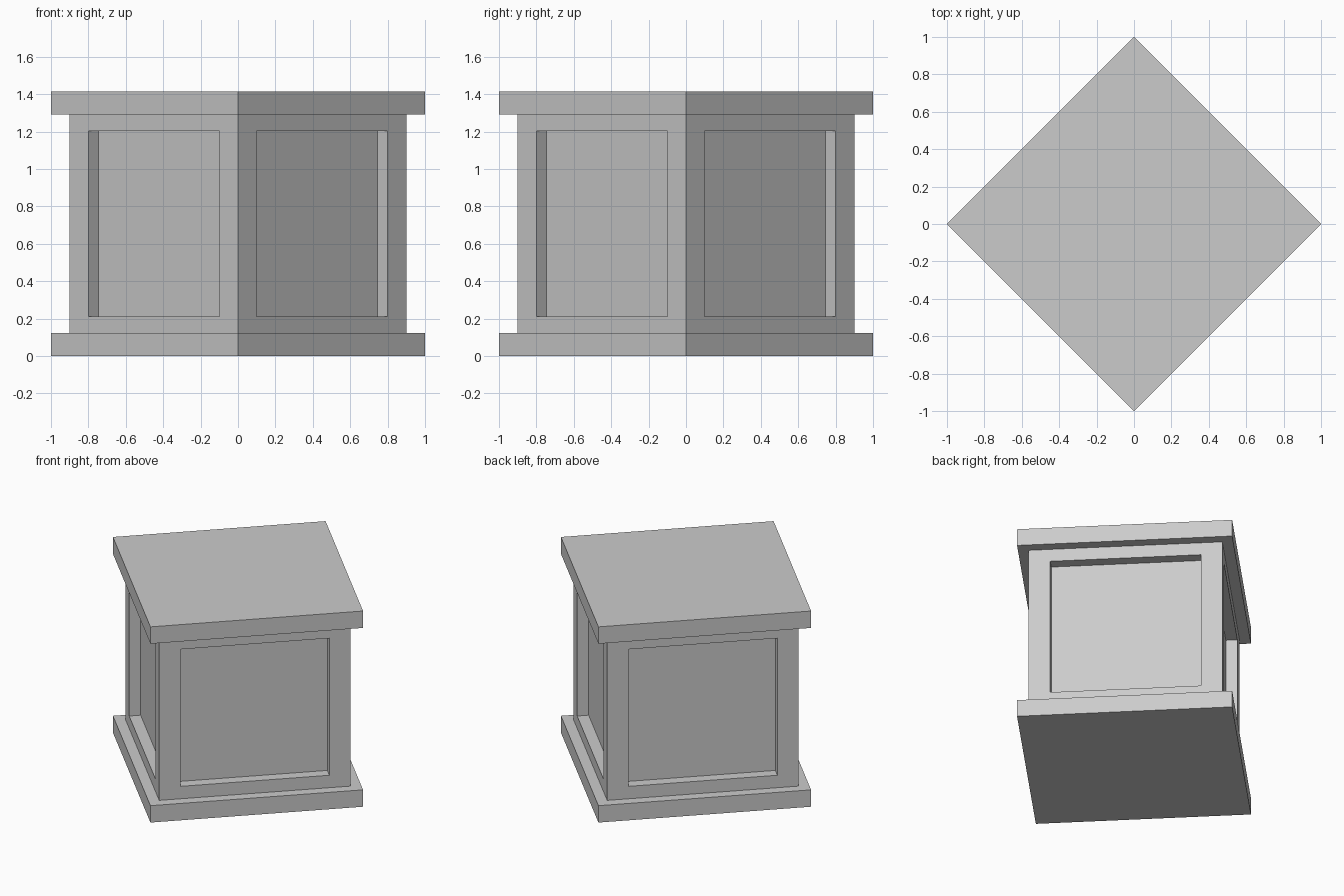
import bpy, bmesh
from math import sqrt, radians
from mathutils import Matrix

if "Cube" in bpy.data.objects:
    bpy.data.objects.remove(bpy.data.objects["Cube"])

S = sqrt(2)          # crate side length (also its height)
PLATE = 0.122        # plate thickness
TURN = Matrix.Rotation(radians(45), 4, 'Z')


def box_bmesh(side, z0, z1):
    bm = bmesh.new()
    m = Matrix.Translation((0, 0, (z0 + z1) / 2)) @ Matrix.Diagonal((side, side, z1 - z0, 1))
    bmesh.ops.create_cube(bm, size=1, matrix=m)
    return bm


def finish(bm, name):
    bmesh.ops.transform(bm, matrix=TURN, verts=bm.verts)
    bmesh.ops.recalc_face_normals(bm, faces=bm.faces)
    mesh = bpy.data.meshes.new(name)
    bm.to_mesh(mesh)
    bm.free()
    obj = bpy.data.objects.new(name, mesh)
    bpy.context.collection.objects.link(obj)


# Bottom and top plates
finish(box_bmesh(S, 0, PLATE), "bottom_plate")
finish(box_bmesh(S, S - PLATE, S), "top_plate")

# Body with a recessed panel on each of the four sides
HALF_W, Z_LOW, DEPTH = 0.495, 0.212, 0.076
body = box_bmesh(0.9 * S, PLATE, S - PLATE)
body.normal_update()
sides = [f for f in body.faces if abs(f.normal.z) < 0.5]
bmesh.ops.inset_individual(body, faces=sides, thickness=0.09, use_even_offset=True)
for f in sides:
    axis = 1 if abs(f.normal.x) > 0.5 else 0
    for v in f.verts:
        v.co[axis] = HALF_W if v.co[axis] > 0 else -HALF_W
        v.co.z = S - Z_LOW if v.co.z > S / 2 else Z_LOW
body.normal_update()
panels = bmesh.ops.extrude_discrete_faces(body, faces=sides)["faces"]
for f in panels:
    f.normal_update()
    bmesh.ops.translate(body, verts=f.verts, vec=f.normal * -DEPTH)
finish(body, "panelled_body")
